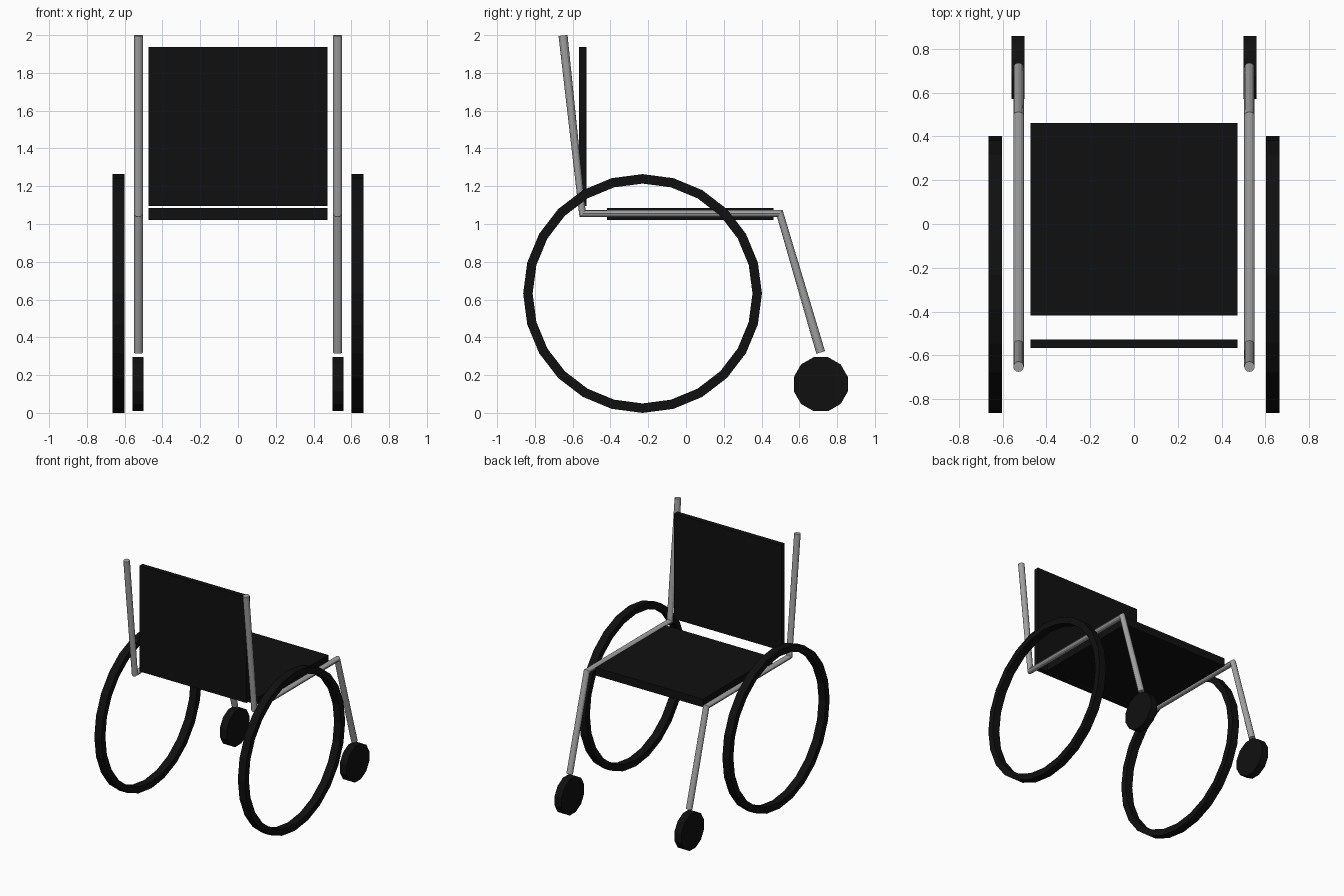
import bpy
import bmesh
import math
from mathutils import Matrix

cube = bpy.data.objects.get("Cube")
if cube:
    bpy.data.objects.remove(cube, do_unlink=True)


def material(name, rgb, rough):
    mat = bpy.data.materials.new(name)
    mat.use_nodes = True
    mat.diffuse_color = (*rgb, 1)
    node = mat.node_tree.nodes["Principled BSDF"]
    node.inputs["Base Color"].default_value = (*rgb, 1)
    node.inputs["Roughness"].default_value = rough
    return mat


black = material("matte black", (0.005, 0.005, 0.005), 0.8)
grey = material("frame grey", (0.36, 0.36, 0.36), 0.5)


def add_object(name, data, mat):
    obj = bpy.data.objects.new(name, data)
    bpy.context.collection.objects.link(obj)
    data.materials.append(mat)
    return obj


def mesh_object(name, bm, mat):
    bmesh.ops.recalc_face_normals(bm, faces=bm.faces)
    mesh = bpy.data.meshes.new(name)
    bm.to_mesh(mesh)
    bm.free()
    return add_object(name, mesh, mat)


def slab(name, low, high):
    bm = bmesh.new()
    bmesh.ops.create_cube(bm, size=1)
    for v in bm.verts:
        v.co = [a + (b - a) * (c + 0.5) for a, b, c in zip(low, high, v.co)]
    return mesh_object(name, bm, black)


def rim(name, x, y, z, outer, inner, width, sides):
    # Rectangular section spun around the axle
    bm = bmesh.new()
    section = [(-width / 2, outer), (width / 2, outer),
               (width / 2, inner), (-width / 2, inner)]
    rings = []
    for i in range(sides):
        a = math.tau * i / sides
        rings.append([bm.verts.new((x + dx, y + r * math.sin(a), z + r * math.cos(a)))
                      for dx, r in section])
    for i, ring in enumerate(rings):
        nxt = rings[(i + 1) % sides]
        for k in range(4):
            m = (k + 1) % 4
            bm.faces.new((ring[k], ring[m], nxt[m], nxt[k]))
    return mesh_object(name, bm, black)


def caster(name, x, y, z, radius, width, sides):
    # Solid disc with a flat side resting on the ground
    bm = bmesh.new()
    turn = (Matrix.Translation((x, y, z)) @ Matrix.Rotation(math.pi / sides, 4, 'X')
            @ Matrix.Rotation(math.pi / 2, 4, 'Y'))
    bmesh.ops.create_cone(bm, cap_ends=True, segments=sides, radius1=radius,
                          radius2=radius, depth=width, matrix=turn)
    return mesh_object(name, bm, black)


def tube(name, x, path, radius):
    curve = bpy.data.curves.new(name, 'CURVE')
    curve.dimensions = '3D'
    curve.bevel_depth = radius
    curve.bevel_resolution = 4
    curve.use_fill_caps = True
    spline = curve.splines.new('POLY')
    spline.points.add(len(path) - 1)
    for point, (y, z) in zip(spline.points, path):
        point.co = (x, y, z, 1)
    spline.use_smooth = False
    return add_object(name, curve, grey)


# Seat and backrest
slab("seat", (-0.473, -0.417, 1.022), (0.473, 0.462, 1.086))
slab("backrest", (-0.473, -0.567, 1.095), (0.473, -0.527, 1.937))

# Bent frame tubes, large wheels and front casters on both sides
frame_path = [(-0.651, 1.998), (-0.548, 1.055), (0.497, 1.055), (0.713, 0.32)]
for side, sign in (("left", 1), ("right", -1)):
    tube(side + "_frame_tube", sign * 0.527, frame_path, 0.024)
    rim(side + "_wheel", sign * 0.633, -0.23, 0.632, 0.632, 0.582, 0.062, 24)
    caster(side + "_caster", sign * 0.529, 0.714, 0.152, 0.148, 0.06, 12)
